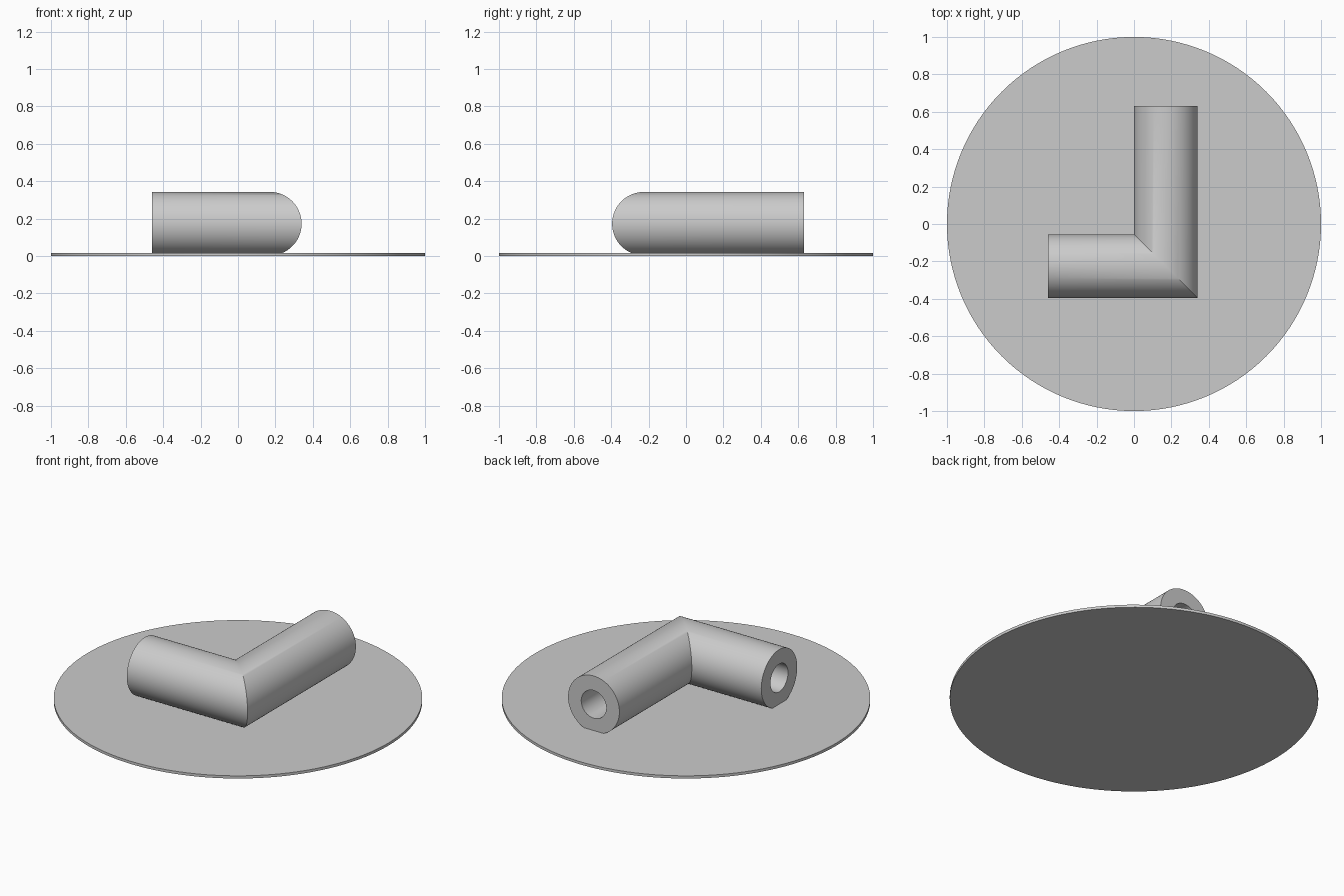
import bpy, bmesh, math
from mathutils import Vector

cube = bpy.data.objects.get("Cube")
if cube:
    bpy.data.objects.remove(cube, do_unlink=True)

grey = bpy.data.materials.new("light_grey")
grey.use_nodes = True
GREY = (0.6, 0.6, 0.6, 1)
grey.diffuse_color = GREY
grey.node_tree.nodes["Principled BSDF"].inputs["Base Color"].default_value = GREY


def finish(bm, name):
    bmesh.ops.recalc_face_normals(bm, faces=bm.faces)
    mesh = bpy.data.meshes.new(name)
    bm.to_mesh(mesh)
    bm.free()
    mesh.materials.append(grey)
    obj = bpy.data.objects.new(name, mesh)
    bpy.context.collection.objects.link(obj)
    bpy.ops.object.select_all(action="DESELECT")
    obj.select_set(True)
    bpy.context.view_layer.objects.active = obj
    bpy.ops.object.shade_smooth_by_angle(angle=math.radians(30))
    return obj


# Thin round base plate
PLATE = 0.016
bm = bmesh.new()
bmesh.ops.create_cone(bm, cap_ends=True, segments=128, radius1=1, radius2=1, depth=PLATE)
bmesh.ops.translate(bm, verts=bm.verts, vec=(0, 0, PLATE / 2))
finish(bm, "base_plate")

# Hollow mitred elbow pipe, sunk slightly into the plate
OUTER, BORE, SIDES = 0.17, 0.083, 96
corner = Vector((0.17, -0.225, 0.173))
# Each station: centre and the sideways direction of its cross-section
stations = [
    (Vector((-0.46, corner.y, corner.z)), Vector((0, 1, 0))),
    (corner, Vector((-1, 1, 0))),
    (Vector((corner.x, 0.63, corner.z)), Vector((-1, 0, 0))),
]
bm = bmesh.new()


def ring(station, radius):
    centre, side = station
    angles = [math.tau * i / SIDES for i in range(SIDES)]
    return [bm.verts.new(centre + side * radius * math.cos(a)
                         + Vector((0, 0, radius * math.sin(a)))) for a in angles]


# Outer wall forward, bore back: the closed loop also makes both annular ends
rings = [ring(s, OUTER) for s in stations] + [ring(s, BORE) for s in reversed(stations)]
for k, a in enumerate(rings):
    b = rings[(k + 1) % len(rings)]
    for i in range(SIDES):
        j = (i + 1) % SIDES
        bm.faces.new((a[i], a[j], b[j], b[i]))
finish(bm, "elbow_pipe")
